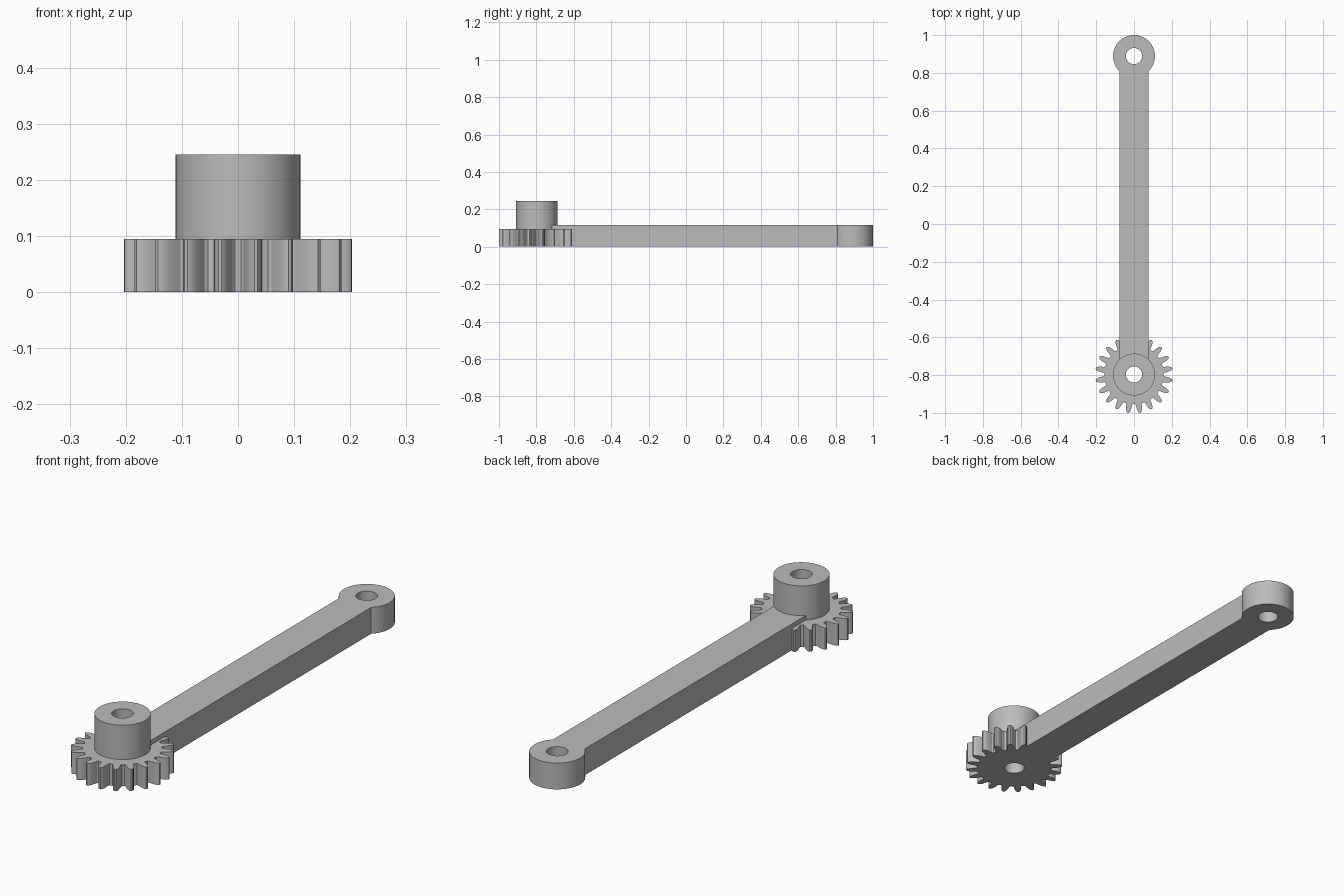
import bpy
import bmesh
from math import sin, cos, pi, tau, acos, radians

if "Cube" in bpy.data.objects:
    bpy.data.objects.remove(bpy.data.objects["Cube"], do_unlink=True)

GEAR_Y, EYE_Y = -0.797, 0.889     # pivot centres
BOSS_R, HOLE_R = 0.111, 0.043
BAR_HALF = 0.077
TEETH = 20

grey = bpy.data.materials.new("plain grey")
grey.use_nodes = True
grey.diffuse_color = (0.5, 0.5, 0.5, 1)
grey.node_tree.nodes["Principled BSDF"].inputs["Base Color"].default_value = (0.5, 0.5, 0.5, 1)


def arc(radius, cy, start=0.0, end=tau, steps=64, closed=True):
    count = steps if closed else steps + 1
    angles = [start + (end - start) * i / steps for i in range(count)]
    return [(radius * cos(a), cy + radius * sin(a)) for a in angles]


def plate(name, loops, z0, z1):
    """Extrude an outline, with any holes, from z0 to z1."""
    bm = bmesh.new()
    edges = []
    for loop in loops:
        verts = [bm.verts.new((x, y, z0)) for x, y in loop]
        edges += [bm.edges.new((v, verts[(i + 1) % len(verts)])) for i, v in enumerate(verts)]
    bmesh.ops.triangle_fill(bm, edges=edges, use_beauty=True)
    top = bmesh.ops.extrude_face_region(bm, geom=bm.faces[:], use_keep_orig=True)
    moved = [g for g in top["geom"] if isinstance(g, bmesh.types.BMVert)]
    bmesh.ops.translate(bm, verts=moved, vec=(0, 0, z1 - z0))
    bmesh.ops.recalc_face_normals(bm, faces=bm.faces[:])
    mesh = bpy.data.meshes.new(name)
    bm.to_mesh(mesh)
    bm.free()
    mesh.materials.append(grey)
    obj = bpy.data.objects.new(name, mesh)
    bpy.context.collection.objects.link(obj)
    bpy.ops.object.select_all(action="DESELECT")
    obj.select_set(True)
    bpy.context.view_layer.objects.active = obj
    bpy.ops.object.shade_smooth_by_angle(angle=radians(30))
    return obj


# Gear outline: one tooth flank (radius, half width) mirrored and repeated
flank = [(0.156, 0.019), (0.161, 0.0155), (0.175, 0.0145),
         (0.19, 0.012), (0.2, 0.008), (0.205, 0.003)]
tooth = [(r, -w) for r, w in flank] + [(r, w) for r, w in reversed(flank)]
gear_outline = []
for i in range(TEETH):
    a = tau * (i + 0.5) / TEETH
    gear_outline += [(r * cos(a) - w * sin(a), GEAR_Y + r * sin(a) + w * cos(a)) for r, w in tooth]
plate("gear", [gear_outline, arc(HOLE_R, GEAR_Y)], 0, 0.095)

# Tall boss on top of the gear
plate("gear_boss", [arc(BOSS_R, GEAR_Y), arc(HOLE_R, GEAR_Y)], 0.095, 0.245)

# Arm with a round eye at the far end; its near end stops inside the boss
a0 = -acos(BAR_HALF / BOSS_R)
near = GEAR_Y + 0.06
arm_outline = [(-BAR_HALF, near), (BAR_HALF, near)] + arc(BOSS_R, EYE_Y, a0, pi - a0, 60, False)
plate("arm", [arm_outline, arc(HOLE_R, EYE_Y)], 0, 0.115)
